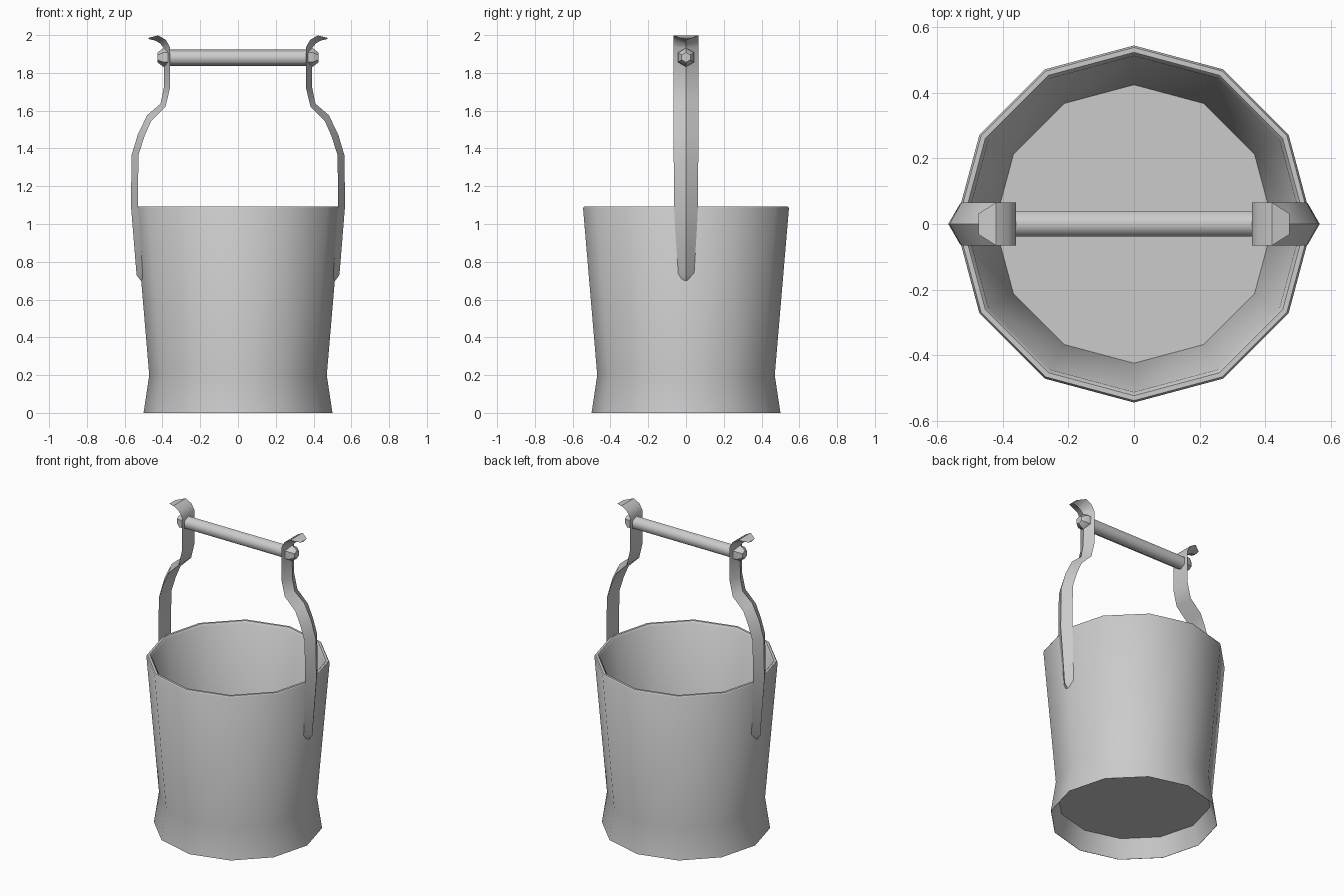
import bpy, bmesh
from math import sin, cos, pi

if "Cube" in bpy.data.objects:
    bpy.data.objects.remove(bpy.data.objects["Cube"])


def loft(name, rings, mirror=False, angle=35):
    """Skin a list of equal-length point rings, cap both ends."""
    bm = bmesh.new()
    rows = [[bm.verts.new(p) for p in r] for r in rings]
    n = len(rows[0])
    for a, b in zip(rows, rows[1:]):
        for i in range(n):
            j = (i + 1) % n
            bm.faces.new((a[i], a[j], b[j], b[i]))
    bm.faces.new(rows[0][::-1])
    bm.faces.new(rows[-1])
    bmesh.ops.recalc_face_normals(bm, faces=bm.faces)
    me = bpy.data.meshes.new(name)
    bm.to_mesh(me)
    bm.free()
    ob = bpy.data.objects.new(name, me)
    bpy.context.collection.objects.link(ob)
    bpy.ops.object.select_all(action='DESELECT')
    ob.select_set(True)
    bpy.context.view_layer.objects.active = ob
    bpy.ops.object.shade_smooth_by_angle(angle=angle * pi / 180)
    if mirror:
        ob.modifiers.new("mirror", 'MIRROR')
    return ob


def ring_z(r, z, n=12):
    return [(r * cos(2 * pi * i / n), r * sin(2 * pi * i / n), z) for i in range(n)]


def ring_x(r, x, z, n=6):
    return [(x, r * sin(2 * pi * i / n), z + r * cos(2 * pi * i / n)) for i in range(n)]


# Bucket: underside, flared foot, tapered wall, rounded rim, inner wall, floor
bucket_profile = [(.457, .12), (.498, 0), (.5, 0), (.47, .2), (.545, 1.083),
                  (.539, 1.093), (.524, 1.093), (.513, 1.08), (.425, .16)]
loft("bucket", [ring_z(r, z) for r, z in bucket_profile])

# Side straps: triangular section (inner x, inner z, ridge x, ridge z, half width)
strap_path = [
    (.490, .70, .515, .70, .038),
    (.502, .74, .537, .73, .046),
    (.530, 1.10, .567, 1.10, .064),
    (.527, 1.365, .563, 1.365, .065),
    (.495, 1.465, .530, 1.476, .065),
    (.460, 1.545, .480, 1.577, .065),
    (.384, 1.62, .410, 1.637, .065),
    (.360, 1.72, .393, 1.72, .065),
    (.360, 1.936, .391, 1.93, .065),
    (.382, 1.975, .413, 1.957, .065),
    (.422, 1.998, .440, 1.972, .065),
    (.474, 1.985, .474, 1.979, .032),
]
loft("side_strap", [[(xi, -w, zi), (xo, 0, zo), (xi, w, zi)]
                    for xi, zi, xo, zo, w in strap_path], mirror=True)

# Hexagonal grip bar
loft("grip_bar", [ring_x(.044, x, 1.88) for x in (-.38, .38)], angle=65)

# Tapered end nuts
loft("bar_nut", [ring_x(r, x, 1.882)
                 for r, x in ((.05, .365), (.05, .395), (.026, .426))], mirror=True)
